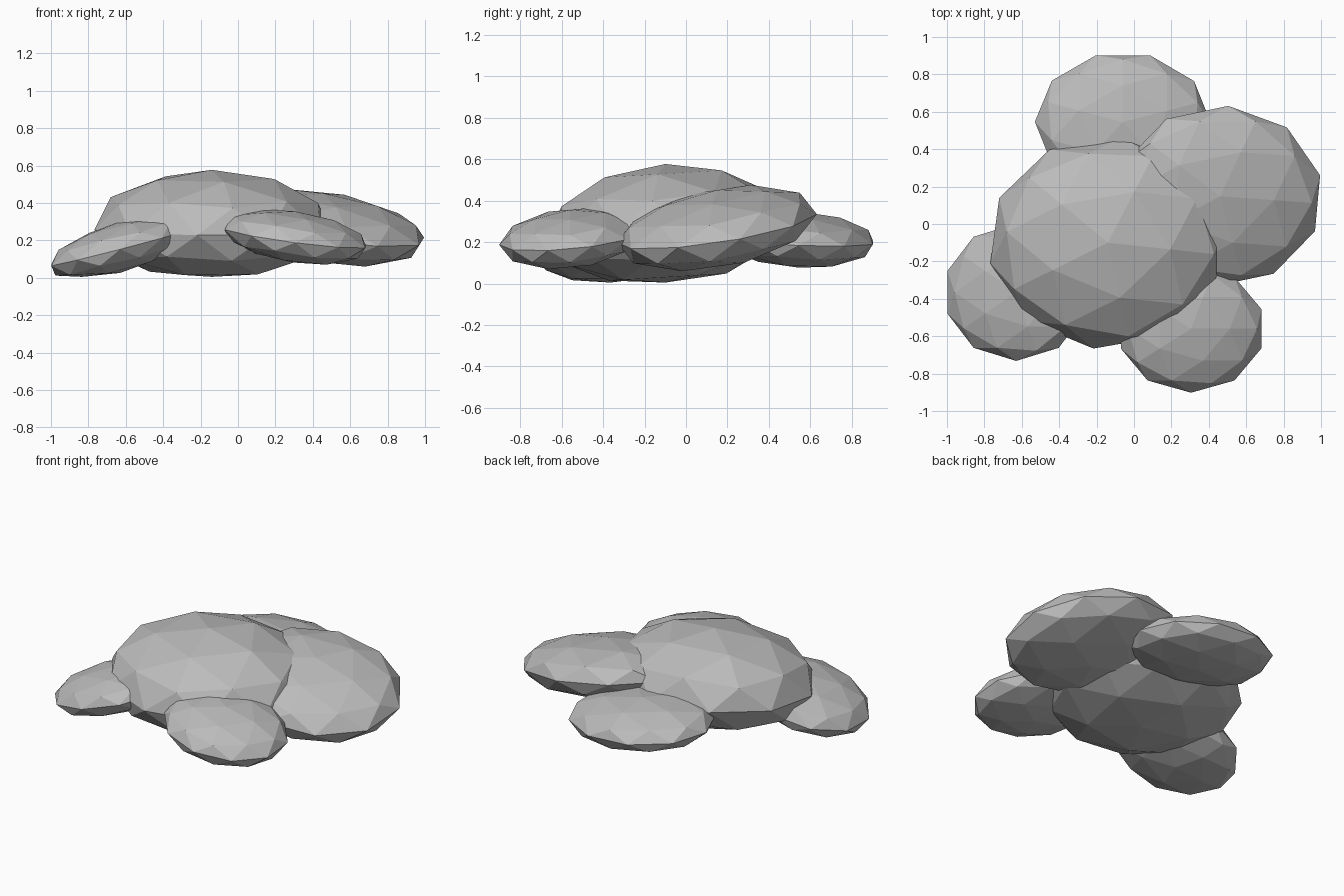
import bpy, bmesh
from mathutils import Matrix, Vector

if "Cube" in bpy.data.objects:
    bpy.data.objects.remove(bpy.data.objects["Cube"])

grey = bpy.data.materials.new("stone_grey")
grey.diffuse_color = (0.5, 0.5, 0.5, 1)
grey.use_nodes = True
grey.node_tree.nodes["Principled BSDF"].inputs["Base Color"].default_value = grey.diffuse_color


def puff(name, centre, radii, slope=(0, 0), spin=0.0, under=None):
    """Flattened low-poly ball whose mid plane leans by slope in x and y.
    under: separate height of the lower half."""
    bm = bmesh.new()
    bmesh.ops.create_icosphere(bm, subdivisions=2, radius=1,
                               matrix=Matrix.Rotation(spin, 4, 'Z'))
    for v in bm.verts:
        rz = under if under and v.co.z < 0 else radii[2]
        p = Vector((v.co.x * radii[0], v.co.y * radii[1], v.co.z * rz))
        p.z += slope[0] * p.x + slope[1] * p.y
        v.co = p + Vector(centre)
        v.co.z = max(v.co.z, 0.005)  # rests on the ground
    me = bpy.data.meshes.new(name)
    bm.to_mesh(me)
    bm.free()
    me.materials.append(grey)
    ob = bpy.data.objects.new(name, me)
    bpy.context.collection.objects.link(ob)
    return ob


# large central lobe
puff("main_lobe", (-0.14, -0.10, 0.262), (0.64, 0.57, 0.315), (0, 0.06), -0.12, 0.272)
# surrounding lobes
puff("right_lobe", (0.46, 0.148, 0.268), (0.55, 0.485, 0.182), (-0.13, 0.15), -0.08)
puff("back_lobe", (-0.06, 0.545, 0.212), (0.47, 0.375, 0.135), (-0.06, -0.04), 0.31)
puff("front_left_lobe", (-0.63, -0.365, 0.163), (0.387, 0.367, 0.137), (0.26, 0.03))
puff("front_right_lobe", (0.305, -0.56, 0.218), (0.395, 0.342, 0.137), (-0.13, 0.09))
